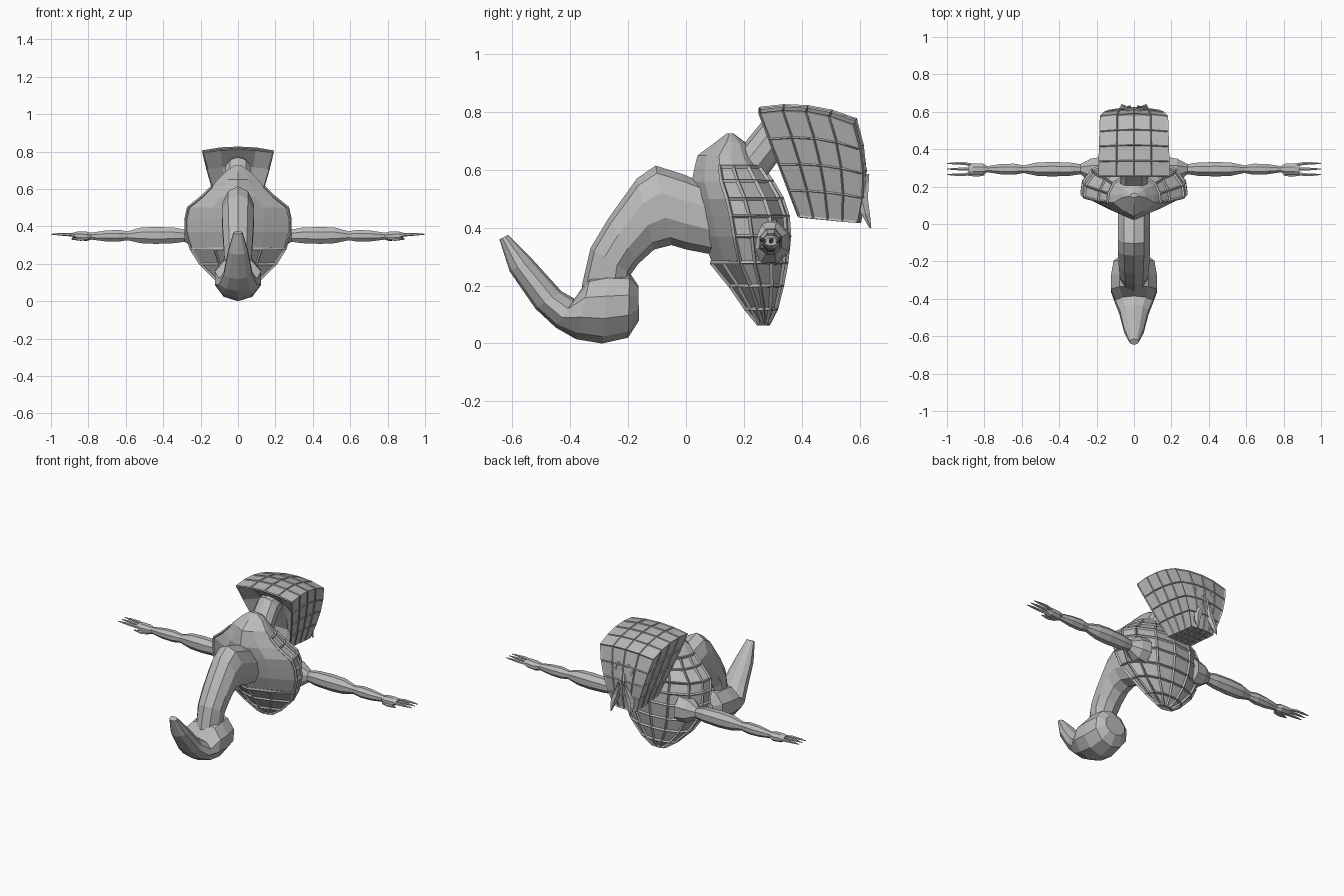
import bpy, bmesh, math
from mathutils import Vector

if "Cube" in bpy.data.objects:
    bpy.data.objects.remove(bpy.data.objects["Cube"])

grey = bpy.data.materials.new("stone grey")
grey.diffuse_color = (0.5, 0.5, 0.5, 1)
grey.use_nodes = True
grey.node_tree.nodes["Principled BSDF"].inputs["Base Color"].default_value = grey.diffuse_color


def finish(name, bm, mirror=False):
    bmesh.ops.recalc_face_normals(bm, faces=bm.faces)
    me = bpy.data.meshes.new(name)
    bm.to_mesh(me)
    bm.free()
    me.materials.append(grey)
    ob = bpy.data.objects.new(name, me)
    bpy.context.collection.objects.link(ob)
    if mirror:
        ob.modifiers.new("mirror", 'MIRROR')
    return ob


def loft(name, rings, mirror=False):
    """Skin closed rings of equal point count and cap the ends."""
    bm = bmesh.new()
    vr = [[bm.verts.new(p) for p in r] for r in rings]
    n = len(vr[0])
    for a, b in zip(vr, vr[1:]):
        for i in range(n):
            j = (i + 1) % n
            bm.faces.new((a[i], a[j], b[j], b[i]))
    bm.faces.new(vr[0])
    bm.faces.new(vr[-1])
    return finish(name, bm, mirror)


def spine_tube(name, secs, n=10):
    """Sections: top (y, z), bottom (y, z), half width."""
    rings = []
    for ty, tz, by, bz, w in secs:
        ring = []
        for i in range(n):
            a = 2 * math.pi * i / n
            c = math.cos(a)
            ring.append((w * math.sin(a), (ty + by) / 2 + (ty - by) / 2 * c,
                         (tz + bz) / 2 + (tz - bz) / 2 * c))
        rings.append(ring)
    return loft(name, rings)


def limb(name, secs, n=8):
    """Tube along x, mirrored. Sections: x, y, z, radius y, radius z."""
    rings = [[(x, y + ry * math.cos(2 * math.pi * (i + .5) / n),
               z + rz * math.sin(2 * math.pi * (i + .5) / n)) for i in range(n)]
             for x, y, z, ry, rz in secs]
    return loft(name, rings, True)


def spike(name, pts, n=6):
    """Tapered tube hanging in z, mirrored. Points: x, y, z, radius."""
    rings = [[(x + r * math.cos(2 * math.pi * i / n),
               y + r * math.sin(2 * math.pi * i / n), z) for i in range(n)]
             for x, y, z, r in pts]
    return loft(name, rings, True)


def cage(name, source, keep, thick):
    """Raised ribs along the edges of the faces of another part."""
    bm = bmesh.new()
    bm.from_mesh(source.data)
    drop = [f for f in bm.faces if not keep(f.calc_center_median(), f.normal)]
    bmesh.ops.delete(bm, geom=drop, context='FACES')
    ob = finish(name, bm)
    mod = ob.modifiers.new("ribs", 'WIREFRAME')
    mod.thickness = thick
    mod.use_even_offset = False
    mod.use_boundary = True


# tail: arched upper part and upturned bulb
spine_tube("upper_tail", [
    (.10, .54, .13, .30, .09), (-.01, .585, .0, .325, .09),
    (-.105, .615, -.05, .34, .09), (-.17, .57, -.11, .325, .09),
    (-.27, .43, -.165, .275, .085), (-.33, .33, -.19, .24, .08),
    (-.36, .20, -.19, .20, .075), (-.35, .14, -.2, .14, .06)])
spine_tube("tail_bulb", [
    (-.165, .2, -.162, .08, .07), (-.195, .245, -.2, .02, .115),
    (-.27, .25, -.29, .0, .13), (-.33, .235, -.38, .015, .13),
    (-.385, .155, -.45, .055, .105), (-.43, .18, -.52, .12, .08),
    (-.53, .29, -.61, .25, .055), (-.615, .375, -.645, .36, .025)])

# torso: z, ridge y, chest y, half width
rings = []
for z, b, f, w in [(.07, .25, .285, .05), (.12, .21, .31, .12), (.2, .155, .33, .2),
                   (.28, .09, .345, .25), (.37, .055, .355, .278), (.44, .04, .35, .278),
                   (.5, .03, .33, .265), (.56, .02, .295, .19), (.61, .03, .26, .14),
                   (.65, .04, .235, .11), (.695, .1, .205, .065), (.725, .14, .165, .02)]:
    d = f - b
    half = [(w * .5, b + d * .16), (w, b + d * .38), (w * .97, b + d * .58),
            (w * .8, b + d * .8), (w * .42, b + d * .96)]
    rings.append([(0, b, z)] + [(x, y, z) for x, y in half] + [(0, f, z)]
                 + [(-x, y, z) for x, y in reversed(half)])
torso = loft("torso", rings)
cage("torso_ribs", torso, lambda c, n: c.z < .6 and
     (n.y > -.35 or c.z < .3) and c.y > .12, .018)

# neck
spine_tube("neck", [(.14, .64, .24, .52, .085), (.2, .69, .28, .58, .075),
                    (.265, .77, .325, .64, .07), (.36, .78, .38, .66, .06)])

# hood: gridded box bent into a tapered helmet with a recessed rear
bm = bmesh.new()
bmesh.ops.create_cube(bm, size=2)
bmesh.ops.subdivide_edges(bm, edges=bm.edges[:], cuts=3, use_grid_fill=True)
TB, TF = Vector((.255, .795)), Vector((.575, .757))
BB, BF = Vector((.39, .44)), Vector((.59, .42))
for v in bm.verts:
    u, d, h = v.co
    s, t = (d + 1) / 2, (h + 1) / 2
    p = BB.lerp(BF, s).lerp(TB.lerp(TF, s), t)
    p.y += t * (.025 * (1 - d * d) + .018 * (1 - u * u))
    p.x += s * (.025 * (1 - h * h) + .012 * (1 - u * u))
    if d < -.99 and abs(u) < .99 and abs(h) < .99:
        p.x += .05
    wide = (.08 + .108 * t + .02 * t * (1 - t)) * (1 - .05 * s)
    v.co = (u * wide, p.x, p.y)
hood = finish("hood", bm)
cage("hood_ribs", hood, lambda c, n: n.y > -.6, .01)

# face: brows, cheeks, nose and fangs
spike("brow", [(.03, .60, .70, .008), (.06, .595, .67, .022), (.045, .605, .63, .008)])
spike("cheek", [(.055, .57, .53, .012), (.06, .575, .50, .03), (.06, .575, .475, .012)])
spike("fang", [(.02, .63, .585, .004), (.03, .617, .54, .016), (.045, .607, .50, .025),
               (.06, .62, .45, .018), (.065, .637, .40, .004)])
spike("nose", [(.005, .605, .66, .006), (.012, .612, .60, .016), (.005, .61, .56, .008)])

# arms
Y = .293
limb("shoulder", [(.17, .28, .35, .085, .085), (.23, .285, .35, .07, .075),
                  (.285, Y, .35, .03, .035)])
limb("upper_arm", [(.27, Y, .35, .026, .032), (.34, Y, .352, .038, .045),
                   (.44, Y, .352, .042, .049), (.52, Y, .352, .038, .045),
                   (.59, Y, .35, .022, .026)])
limb("forearm", [(.58, Y, .35, .02, .024), (.64, Y, .35, .032, .034),
                 (.71, Y, .349, .03, .031), (.80, Y, .348, .015, .018)])
limb("hand", [(.785, Y, .347, .018, .02), (.81, Y, .347, .034, .027),
              (.86, Y, .35, .034, .025), (.885, Y, .352, .026, .014)])
limb("thumb", [(.80, .268, .335, .01, .008), (.84, .262, .332, .011, .009),
               (.89, .262, .333, .004, .004)], 6)
for name, y in (("finger_back", .264), ("finger_middle", .294), ("finger_front", .324)):
    limb(name, [(.86, Y + (y - Y) * .7, .352, .009, .009), (.91, y, .357, .009, .009),
                (.96, y, .358, .007, .006), (1.0, y, .358, .002, .002)], 6)
